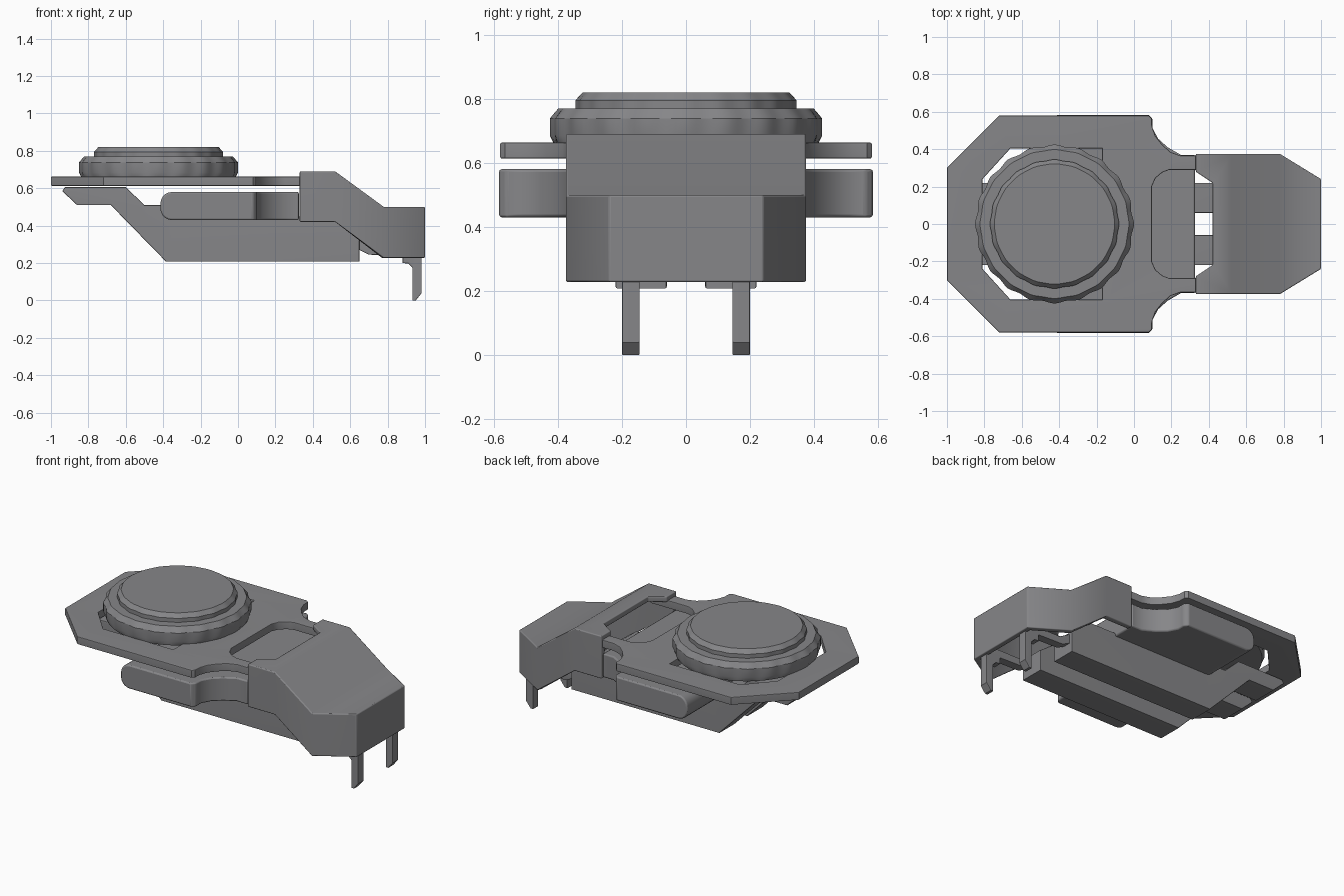
import bpy, bmesh
from math import cos, sin, pi, radians

if "Cube" in bpy.data.objects:
    bpy.data.objects.remove(bpy.data.objects["Cube"])

# One dark grey material for every part
GREY = bpy.data.materials.new("dark_grey")
GREY.diffuse_color = (0.24, 0.24, 0.25, 1)
GREY.use_nodes = True
GREY.node_tree.nodes["Principled BSDF"].inputs["Base Color"].default_value = GREY.diffuse_color


def mirror(half):
    """Close a half outline (y >= 0) with its reflection in y."""
    return half + [(x, -y) for x, y in reversed(half)]


def add_mesh(name, bm):
    bmesh.ops.recalc_face_normals(bm, faces=bm.faces[:])
    me = bpy.data.meshes.new(name)
    bm.to_mesh(me)
    bm.free()
    ob = bpy.data.objects.new(name, me)
    bpy.context.collection.objects.link(ob)
    return ob


def finish(ob, angle=35):
    """Material, smooth shading with sharp edges, flat-looking large faces."""
    ob.data.materials.clear()
    ob.data.materials.append(GREY)
    bpy.ops.object.select_all(action='DESELECT')
    bpy.context.view_layer.objects.active = ob
    ob.select_set(True)
    bpy.ops.object.shade_smooth_by_angle(angle=radians(angle))
    ob.modifiers.new("weighted_normals", 'WEIGHTED_NORMAL').keep_sharp = True


def bevel(ob, width):
    m = ob.modifiers.new("edge_bevel", 'BEVEL')
    m.width, m.segments, m.limit_method = width, 2, 'ANGLE'
    m.angle_limit = radians(40)


def flat_part(name, loops, centre, depth, upright=False, edge=0.006):
    """Extruded 2D outline; further loops become holes."""
    cu = bpy.data.curves.new(name, 'CURVE')
    cu.dimensions, cu.fill_mode = '2D', 'BOTH'
    for pts in loops:
        s = cu.splines.new('POLY')
        s.points.add(len(pts) - 1)
        for p, (x, y) in zip(s.points, pts):
            p.co = (x, y, 0, 1)
        s.use_cyclic_u = True
    cu.extrude = depth / 2 - edge
    cu.bevel_depth, cu.bevel_resolution, cu.offset = edge, 1, -edge
    ob = bpy.data.objects.new(name, cu)
    bpy.context.collection.objects.link(ob)
    if upright:
        ob.rotation_euler.x = pi / 2
        ob.location.y = centre
    else:
        ob.location.z = centre
    bpy.ops.object.select_all(action='DESELECT')
    bpy.context.view_layer.objects.active = ob
    ob.select_set(True)
    bpy.ops.object.convert(target='MESH')
    ob = bpy.context.object
    bm = bmesh.new()
    bm.from_mesh(ob.data)
    bmesh.ops.remove_doubles(bm, verts=bm.verts[:], dist=1e-5)
    bmesh.ops.recalc_face_normals(bm, faces=bm.faces[:])
    bm.to_mesh(ob.data)
    bm.free()
    finish(ob)
    return ob


# Top plate: octagonal body, scooped shoulders, two arms around an open slot
shoulder = [(0.08, 0.58), (0.095, 0.565), (0.097, 0.52), (0.115, 0.47), (0.15, 0.425),
            (0.195, 0.385), (0.25, 0.365)]
slot = [(0.19, 0.29), (0.15, 0.275), (0.115, 0.245), (0.095, 0.2)]
plate = mirror([(-1, 0.3), (-0.72, 0.58)] + shoulder + [(0.45, 0.365), (0.45, 0.29)] + slot)
opening = mirror([(-0.81, 0.24), (-0.66, 0.405), (-0.17, 0.405)])
flat_part("top_plate", [plate, opening], 0.638, 0.05)

# Middle pad with a rounded rear end
outline = mirror([(-0.415, 0.583), (0.08, 0.583), (0.1, 0.56), (0.1, 0.51), (0.13, 0.455),
                  (0.18, 0.41), (0.25, 0.37), (0.325, 0.37)])
bm = bmesh.new()
base = bm.faces.new([bm.verts.new((x, y, 0.43)) for x, y in outline])
ext = bmesh.ops.extrude_face_region(bm, geom=[base])
for v in ext["geom"]:
    if isinstance(v, bmesh.types.BMVert):
        v.co.z = 0.58
ends = [e for e in bm.edges if all(v.co.x < -0.4 for v in e.verts)
        and abs(e.verts[0].co.y - e.verts[1].co.y) > 0.5]
bmesh.ops.bevel(bm, geom=ends, offset=0.062, segments=5, profile=0.5, affect='EDGES')
pad = add_mesh("middle_pad", bm)
bevel(pad, 0.008)
finish(pad)

# Twin lower rails and the two front prongs
rail = [(-0.94, 0.585), (-0.925, 0.606), (-0.6, 0.606), (-0.5, 0.51), (-0.36, 0.51),
        (-0.33, 0.45), (0.5, 0.45), (0.65, 0.34), (0.65, 0.208), (-0.385, 0.208),
        (-0.68, 0.51), (-0.86, 0.51)]
prong = [(0.6, 0.29), (0.65, 0.27), (0.7, 0.245), (0.88, 0.24), (0.88, 0.2), (0.91, 0.198),
         (0.933, 0.175), (0.933, 0), (0.95, 0), (0.982, 0.04), (0.982, 0.29), (0.72, 0.29),
         (0.6, 0.36)]
for side, label in ((-1, "right"), (1, "left")):
    flat_part("lower_rail_" + label, [rail], side * 0.14, 0.16, True)
    flat_part("prong_" + label, [prong], side * 0.172, 0.055, True, 0.004)

# Bent hollow head cover: stations of (x, half width, top z, bottom z)
stations = [(0.33, 0.375, 0.69, 0.42), (0.52, 0.375, 0.69, 0.42),
            (0.78, 0.375, 0.5, 0.228), (1.0, 0.24, 0.5, 0.228)]
bm = bmesh.new()
top = {s: [bm.verts.new((x, s * w, t)) for x, w, t, b in stations] for s in (-1, 1)}
low = {s: [bm.verts.new((x, s * w, b)) for x, w, t, b in stations] for s in (-1, 1)}
notch = [bm.verts.new((x, y, 0.69)) for x, y in
         ((0.33, 0.28), (0.42, 0.22), (0.42, -0.22), (0.33, -0.28))]
bm.faces.new([top[1][0]] + notch + [top[-1][0], top[-1][1], top[1][1]])
for i in (1, 2):
    bm.faces.new((top[1][i], top[-1][i], top[-1][i + 1], top[1][i + 1]))
for s in (-1, 1):
    for i in range(3):
        bm.faces.new((top[s][i], top[s][i + 1], low[s][i + 1], low[s][i]))
bm.faces.new((top[1][3], top[-1][3], low[-1][3], low[1][3]))
head = add_mesh("head_cover", bm)
# normals must point outwards so the wall grows inwards
if head.data.polygons[0].normal.z < 0:
    head.data.flip_normals()
wall = head.modifiers.new("wall", 'SOLIDIFY')
wall.thickness, wall.offset, wall.use_even_offset = 0.035, -1, True
bevel(head, 0.006)
finish(head, 40)


# Two-tier scalloped dial: rings of (radius, z, scallop depth)
def dial(name, rings, lobes, steps=8):
    bm = bmesh.new()
    n = lobes * steps
    loops = []
    for r, z, d in rings:
        loops.append([])
        for i in range(n):
            a = 2 * pi * i / n
            q = r - d * (0.5 - 0.5 * cos(lobes * a))
            loops[-1].append(bm.verts.new((-0.425 + q * cos(a), q * sin(a), z)))
    for lo, hi in zip(loops, loops[1:]):
        for i in range(n):
            j = (i + 1) % n
            bm.faces.new((lo[i], lo[j], hi[j], hi[i]))
    bm.faces.new(loops[0])
    bm.faces.new(loops[-1])
    finish(add_mesh(name, bm), 30)


dial("dial_base", [(0.41, 0.655, 0), (0.425, 0.685, 0.01), (0.425, 0.738, 0.01),
                   (0.398, 0.77, 0.004)], 20)
dial("dial_cap", [(0.345, 0.76, 0.005), (0.345, 0.795, 0.005), (0.322, 0.82, 0.002)], 20)
